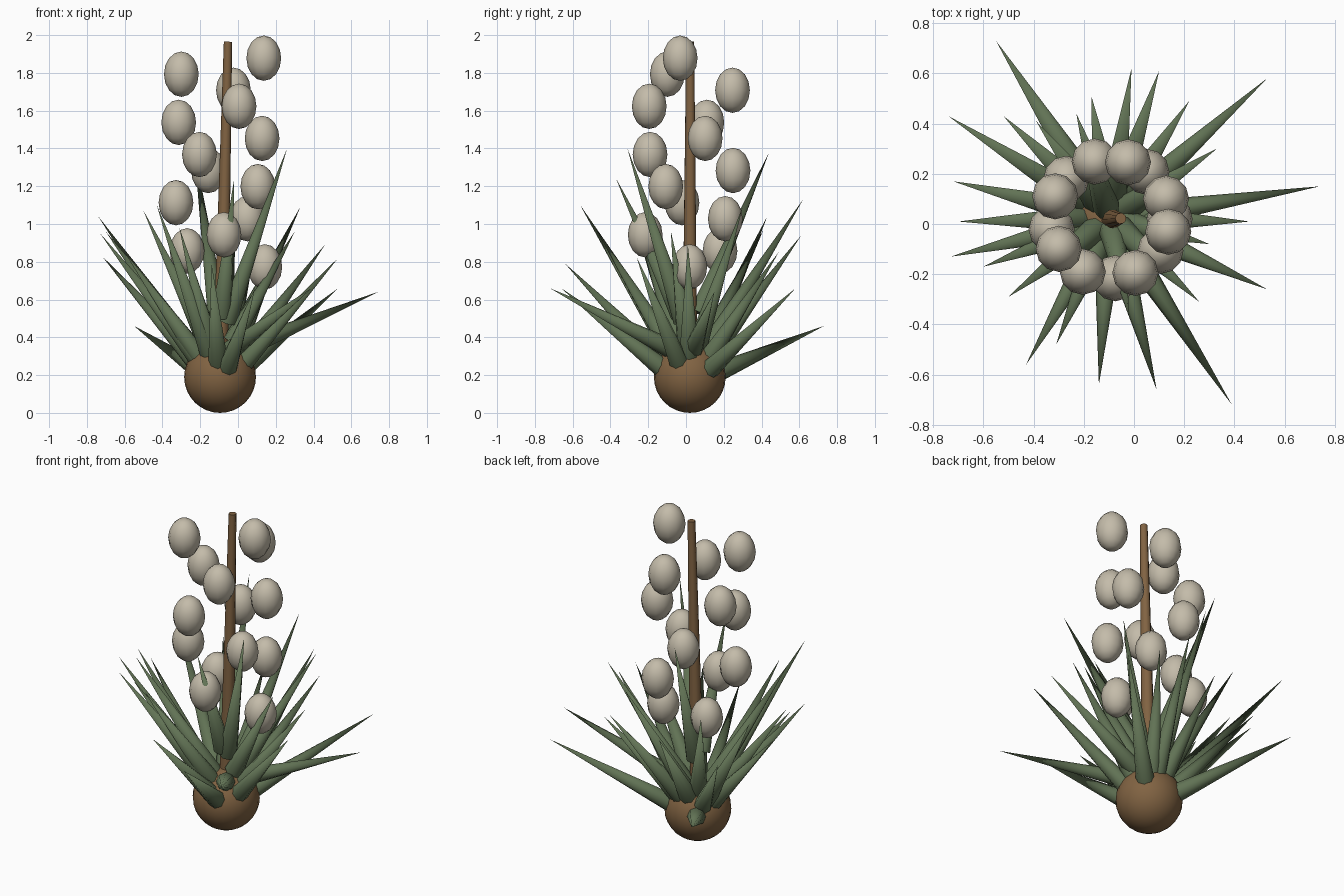
import bpy
import bmesh
import math
from mathutils import Matrix, Vector

default = bpy.data.objects.get("Cube")
if default:
    bpy.data.objects.remove(default, do_unlink=True)


def material(name, rgb):
    mat = bpy.data.materials.new(name)
    mat.use_nodes = True
    color = (*rgb, 1)
    mat.diffuse_color = color
    mat.node_tree.nodes["Principled BSDF"].inputs["Base Color"].default_value = color
    return mat


def finish(bm, name, mat):
    """Turn a bmesh into a shaded object with one colour."""
    mesh = bpy.data.meshes.new(name)
    bm.to_mesh(mesh)
    bm.free()
    mesh.materials.append(mat)
    obj = bpy.data.objects.new(name, mesh)
    bpy.context.collection.objects.link(obj)
    bpy.ops.object.select_all(action="DESELECT")
    obj.select_set(True)
    bpy.context.view_layer.objects.active = obj
    bpy.ops.object.shade_smooth_by_angle(angle=math.radians(60))
    return obj


def ellipsoid(name, center, size, segments, rings, mat):
    bm = bmesh.new()
    matrix = Matrix.Translation(center) @ Matrix.Diagonal((*size, 1))
    bmesh.ops.create_uvsphere(bm, u_segments=segments, v_segments=rings,
                              radius=1, matrix=matrix)
    return finish(bm, name, mat)


def taper(name, start, end, radius_start, radius_end, sides, mat):
    """Tapered rod from start to end; a zero end radius makes a point."""
    axis = end - start
    turn = axis.to_track_quat("Z", "Y").to_matrix().to_4x4()
    bm = bmesh.new()
    bmesh.ops.create_cone(bm, cap_ends=True, segments=sides, radius1=radius_start,
                          radius2=radius_end, depth=axis.length,
                          matrix=Matrix.Translation((start + end) / 2) @ turn)
    bmesh.ops.remove_doubles(bm, verts=bm.verts, dist=0.0001)
    return finish(bm, name, mat)


bark = material("brown bark", (0.22, 0.125, 0.055))
green = material("leaf green", (0.12, 0.17, 0.09))
cream = material("cream blossom", (0.55, 0.50, 0.40))

# Bulb and flower stalk
bulb = Vector((-0.095, 0.02, 0.19))
ellipsoid("bulb", bulb, (0.19, 0.19, 0.19), 24, 16, bark)
taper("flower_stalk", bulb, Vector((-0.053, 0.022, 1.965)), 0.042, 0.022, 10, bark)

# Blossoms climb the stalk in a golden-angle spiral
for i in range(14):
    angle = 2.4 * i
    offset = Vector((0.237 * math.cos(angle), 0.237 * math.sin(angle), 0.583 + 0.085 * i))
    ellipsoid(f"blossom_{i + 1}", bulb + offset, (0.092, 0.092, 0.12), 12, 8, cream)

# Leaf tips in hundredths of a unit; raised leaves leave the bulb higher up
low_tips = [
    (-55, 73, 46), (53, 58, 66), (9, -66, 66), (-14, -64, 79), (-43, -56, 110),
    (-73, -13, 95), (-70, 1, 96), (-72, 17, 83), (-74, 43, 104), (-1, 62, 113),
    (10, 61, 94), (46, 1, 89), (53, -26, 82), (26, -31, 140), (-2, -37, 124),
    (33, 30, 109), (-23, 44, 138), (-31, -48, 98), (-50, -29, 107), (-60, -17, 85),
    (-52, 43, 72), (-39, 41, 97), (-17, 51, 82), (22, 49, 85), (30, -8, 96),
]
raised_tips = [(74, 15, 64), (39, -72, 66)]

# Steeper leaves sprout higher and closer to the stalk
for label, tips, lift in (("leaf", low_tips, 0), ("raised_leaf", raised_tips, 0.11)):
    for i, point in enumerate(tips):
        tip = Vector(point) / 100
        outward = Vector((tip.x - bulb.x, tip.y - bulb.y, 0))
        slope = (tip.z - bulb.z) / outward.length
        reach = max(0.05, 0.19 - 0.065 * slope - 0.4 * lift)
        start = bulb + outward.normalized() * reach
        start.z = 0.2 + 0.03 * slope + 0.034 * slope ** 2 + lift
        taper(f"{label}_{i + 1}", start, tip, 0.054, 0, 8, green)
